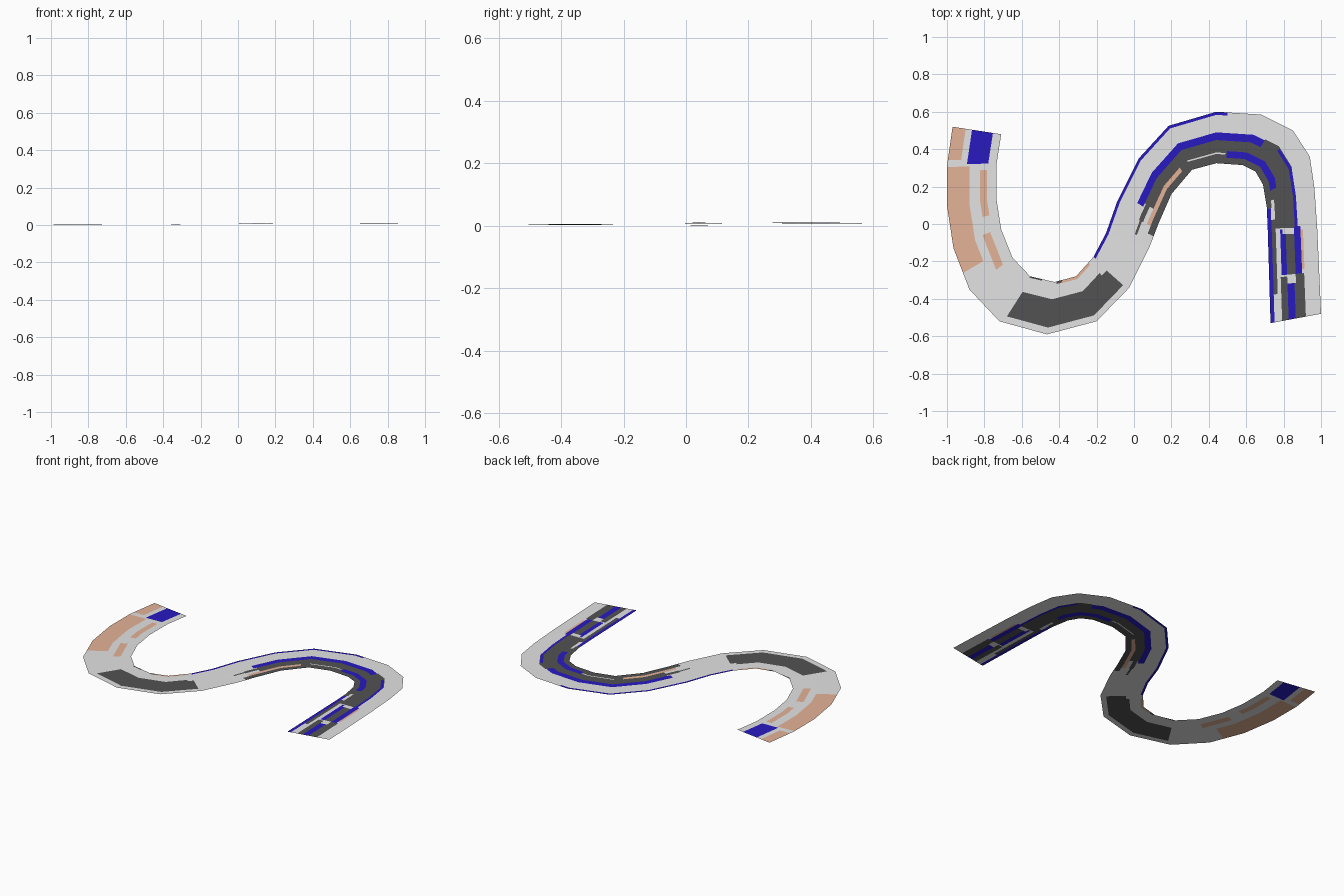
import bpy

# Cross-sections of the flat S-shaped road: left edge x, y, right edge x, y
SECTIONS = [
    (-.97, .52, -.71, .48), (-1.0, .31, -.735, .32), (-1.0, .10, -.735, .13),
    (-.965, -.13, -.71, -.03), (-.88, -.35, -.65, -.18), (-.72, -.52, -.555, -.28),
    (-.465, -.59, -.425, -.31), (-.20, -.52, -.31, -.28), (-.025, -.34, -.217, -.176),
    (.08, -.13, -.15, -.05), (.13, 0, -.09, .12), (.20, .16, .025, .35),
    (.31, .29, .185, .525), (.44, .325, .44, .60), (.58, .315, .68, .585),
    (.65, .28, .85, .50), (.69, .21, .94, .36), (.71, .09, .965, .19),
    (.715, -.03, .98, -.03), (.73, -.53, 1.0, -.48)]
LAST = len(SECTIONS) - 1

# Painted patches: (start, end) along the road, (from, to) across it
DARK = [(5.08, 7.75, .13, .67), (7.75, 7.95, .13, .6), (5.0, 5.5, .97, 1),
        (6.1, 6.35, .95, 1), (9.3, 9.8, .35, .4), (9.8, 10.3, .32, .42),
        (10.3, 14.5, .23, .45), (9.5, 12, 0, .14), (11.7, 12, .14, .23),
        (12, 13.3, 0, .18), (12, 13.3, .21, .45), (13.3, 17.1, 0, .25),
        (14.45, 16, .24, .62), (16, 17.95, .16, .55), (18.05, 18.5, .36, .53),
        (17.6, 18.7, .08, .16), (18.52, 19, .23, .36), (18.6, 19, .5, .7),
        (18.5, 18.6, .53, .7)]
BLUE = [(0, .97, .4, .83), (8, 13.25, .94, 1), (10.2, 14.45, .45, .6),
        (13.35, 16.4, .12, .25), (15.1, 18, .55, .61), (17.9, 18.5, .53, .66),
        (17.1, 19, 0, .08), (18, 18.5, .25, .36), (18.6, 19, .36, .5)]
TAN = [(0, .85, 0, .27), (1.03, 3.6, 0, .45), (1.15, 2.45, .67, .81),
       (2.95, 4.0, .62, .78), (6.35, 7.7, .94, 1), (9.8, 11.7, .14, .23),
       (18, 18.45, .66, .71)]
GREY = [(16.8, 17.6, .1, .16), (17.95, 18.05, .3, .52), (18.5, 18.6, .36, .53)]
LAYERS = [(1, DARK), (2, BLUE), (3, TAN), (0, GREY)]


def material(name, rgb):
    m = bpy.data.materials.new(name)
    m.diffuse_color = (*rgb, 1)
    return m


def point(t, s):
    i = min(int(t), LAST - 1)
    f = t - i
    a, b = SECTIONS[i], SECTIONS[i + 1]
    lx, ly, rx, ry = [p + (q - p) * f for p, q in zip(a, b)]
    return (lx + (rx - lx) * s, ly + (ry - ly) * s, .012 * t / LAST)


def colour(t, s):
    index = 0
    for mat, patches in LAYERS:
        for t0, t1, s0, s1 in patches:
            if t0 < t < t1 and s0 < s < s1:
                index = mat
    return index


# Cut the sheet at every section and every patch border
patches = [p for _, group in LAYERS for p in group]
ts = sorted(set(range(LAST + 1)) | {v for p in patches for v in p[:2]})
ss = sorted({0, 1} | {v for p in patches for v in p[2:]})
n = len(ss)
verts = [point(t, s) for t in ts for s in ss]
faces, mats = [], []
for i in range(len(ts) - 1):
    for j in range(n - 1):
        a = i * n + j
        faces.append((a, a + n, a + n + 1, a + 1))
        mats.append(colour((ts[i] + ts[i + 1]) / 2, (ss[j] + ss[j + 1]) / 2))

mesh = bpy.data.meshes.new("winding_road")
mesh.from_pydata(verts, [], faces)
for m in (material("light grey", (.77, .77, .77)), material("dark grey", (.085, .085, .085)),
          material("blue", (.022, .010, .54)), material("tan", (.78, .45, .31))):
    mesh.materials.append(m)
for poly, index in zip(mesh.polygons, mats):
    poly.material_index = index
mesh.update()
road = bpy.data.objects.new("winding_road", mesh)
bpy.context.collection.objects.link(road)
